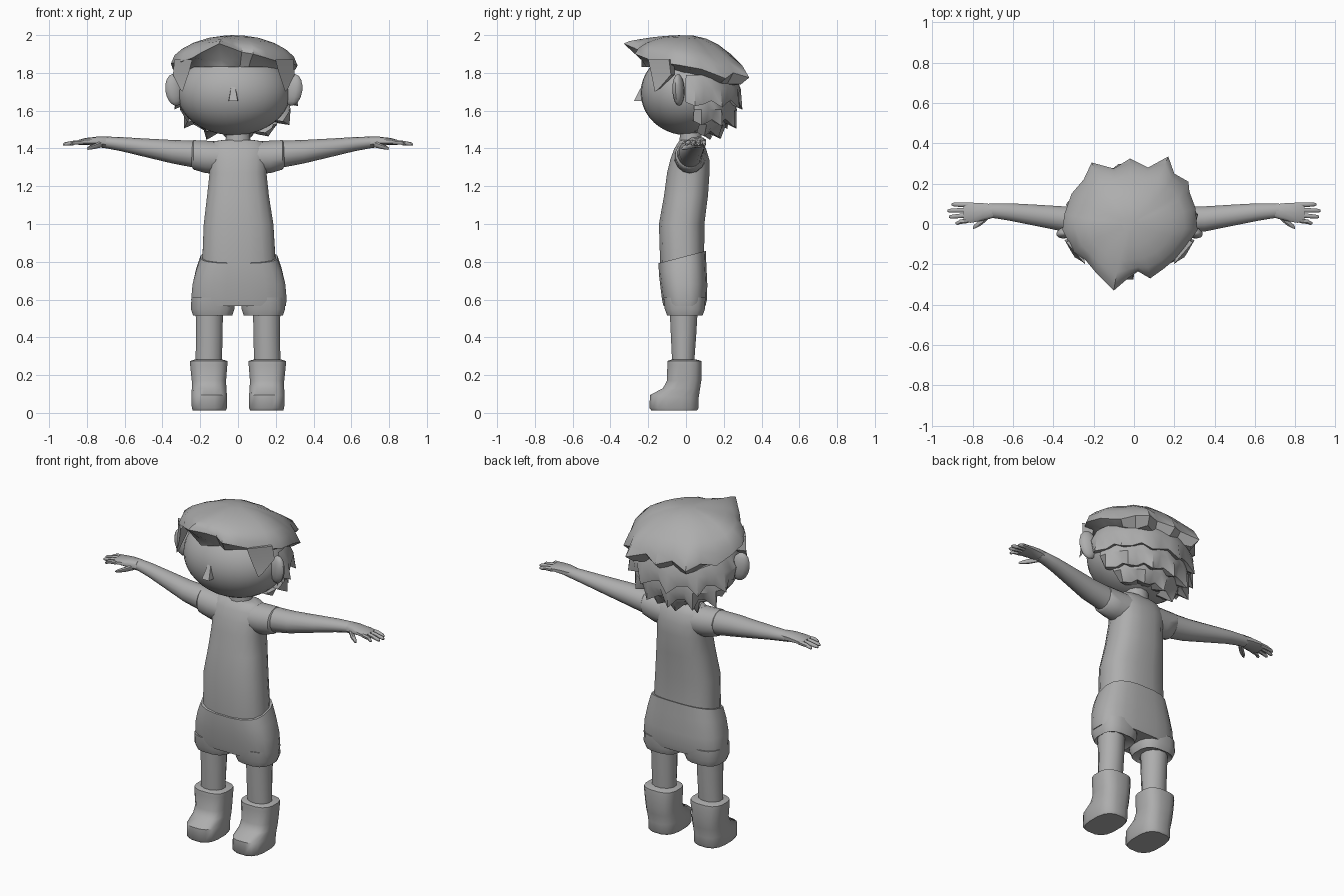
import bpy, bmesh, math
from mathutils import Vector

grey = bpy.data.materials.new("plain grey")
grey.diffuse_color = (0.42, 0.42, 0.42, 1)


def finish(name, bm, angle=45):
    bmesh.ops.recalc_face_normals(bm, faces=bm.faces)
    me = bpy.data.meshes.new(name)
    bm.to_mesh(me)
    bm.free()
    me.materials.append(grey)
    ob = bpy.data.objects.new(name, me)
    bpy.context.collection.objects.link(ob)
    bpy.ops.object.select_all(action='DESELECT')
    ob.select_set(True)
    bpy.context.view_layer.objects.active = ob
    bpy.ops.object.shade_smooth_by_angle(angle=math.radians(angle))
    return ob


def skin(bm, rings, closed=True):
    """Bridge successive rings of points with faces."""
    vs = [[bm.verts.new(p) for p in r] for r in rings]
    n = len(vs[0])
    for a, b in zip(vs, vs[1:]):
        for i in range(n if closed else n - 1):
            j = (i + 1) % n
            bm.faces.new((a[i], a[j], b[j], b[i]))
    return vs


def loft(name, sections, axis='Z', n=16, power=2.0, angle=45):
    """Sections: (centre x, y, z, half width, half depth, slope of ring)."""
    rings = []
    for x, y, z, a, b, *t in sections:
        ring = []
        for i in range(n):
            w = 2 * math.pi * (i + 0.5) / n
            c, s = math.cos(w), math.sin(w)
            c = math.copysign(abs(c) ** (2 / power), c)
            s = math.copysign(abs(s) ** (2 / power), s)
            tilt = t[0] * s if t else 0
            if axis == 'Z':
                ring.append((x + a * c, y + b * s, z + tilt))
            else:
                ring.append((x + tilt, y + a * c, z + b * s))
        rings.append(ring)
    bm = bmesh.new()
    vs = skin(bm, rings)
    bm.faces.new(vs[0])
    bm.faces.new(vs[-1])
    return finish(name, bm, angle)


def ball(name, centre, size, seg=24, rings=16):
    bm = bmesh.new()
    bmesh.ops.create_uvsphere(bm, u_segments=seg, v_segments=rings, radius=1)
    for v in bm.verts:
        v.co = Vector([c + k * s for c, k, s in zip(centre, v.co, size)])
    return finish(name, bm)


# Torso and neck
loft("shirt", [(.005, -.02, .80, .197, .118, .03), (.003, -.023, 1.0, .187, .122),
               (0, .0, 1.15, .166, .118), (0, .012, 1.27, .153, .114),
               (0, .02, 1.34, .158, .105), (0, .022, 1.40, .16, .085),
               (0, .022, 1.438, .13, .06), (0, .022, 1.445, .08, .05)], power=2.6)
loft("neck", [(0, .025, 1.40, .075, .065), (0, .025, 1.46, .066, .06),
              (0, .025, 1.54, .066, .06)], n=12)

# Shorts with two short leg openings
loft("shorts", [(.005, -.02, .825, .205, .126, .033), (.005, -.018, .76, .228, .127, .02),
                (.005, -.012, .68, .248, .126), (.005, -.008, .60, .255, .12),
                (.005, -.008, .565, .25, .112)], power=2.8, n=20)
for s, side in ((-1, "left"), (1, "right")):
    loft(side + "_shorts_leg", [(s * .133, -.008, .61, .115, .112), (s * .134, -.006, .55, .117, .108),
                                (s * .134, -.006, .515, .105, .095),
                                (s * .14, -.01, .53, .08, .08)], power=2.8)
    # Leg and boot
    loft(side + "_leg", [(s * .152, -.012, .57, .075, .078), (s * .152, -.013, .42, .073, .07),
                         (s * .155, -.015, .26, .072, .06)], n=12)
    loft(side + "_boot", [(s * .152, -.062, .012, .088, .122), (s * .152, -.064, .025, .094, .132),
                          (s * .152, -.062, .085, .095, .13, -.01),
                          (s * .153, -.024, .13, .093, .10), (s * .154, -.01, .17, .092, .092),
                          (s * .155, -.008, .255, .1, .092), (s * .155, -.008, .275, .1, .09),
                          (s * .155, -.012, .283, .072, .065)], power=2.8)

    # Sleeve and arm
    loft(side + "_sleeve", [(s * .10, .022, 1.352, .085, .085), (s * .17, .02, 1.355, .08, .086),
                            (s * .235, .018, 1.366, .075, .078),
                            (s * .245, .018, 1.368, .062, .066)], axis='X', n=14)
    loft(side + "_arm", [(s * .2, .02, 1.366, .068, .074), (s * .35, .025, 1.383, .064, .062),
                         (s * .5, .045, 1.405, .053, .048), (s * .62, .06, 1.423, .044, .037),
                         (s * .70, .066, 1.432, .037, .031), (s * .735, .066, 1.433, .034, .027)],
         axis='X', n=14)
    # Hand: palm, four fingers, thumb
    loft(side + "_palm", [(s * .70, .064, 1.433, .035, .029), (s * .75, .06, 1.438, .045, .024),
                          (s * .81, .056, 1.437, .052, .018), (s * .845, .056, 1.432, .05, .013)],
         axis='X', n=10, power=2.6)
    for k, (y0, y1, tip) in enumerate(((.017, .004, .885), (.044, .036, .918),
                                      (.07, .066, .926), (.095, .097, .905))):
        loft(f"{side}_finger_{k + 1}", [(s * .82, y0, 1.434, .013, .013),
                                        (s * .865, (y0 + y1) / 2, 1.431, .012, .012),
                                        (s * (tip - .01), y1, 1.424, .01, .01),
                                        (s * tip, y1, 1.421, .005, .005)], axis='X', n=8)
    loft(side + "_thumb", [(s * .72, .045, 1.425, .02, .02), (s * .755, .012, 1.412, .018, .015),
                           (s * .79, -.012, 1.402, .012, .01), (s * .80, -.02, 1.40, .005, .005)],
         axis='X', n=8)
    # Ear
    ear = ball(side + "_ear", (0, 0, 0), (.052, .03, .085), 12, 8)
    ear.location = (-.022 + s * .313, -.04, 1.71)
    ear.rotation_euler = (0, s * .15, s * -.3)

# Head and nose
ball("head", (-.022, .005, 1.695), (.30, .245, .225), 32, 20)
bm = bmesh.new()
skin(bm, [[(-.052, -.21, 1.65), (-.048, -.275, 1.652), (-.002, -.275, 1.652), (.002, -.21, 1.65)],
          [(-.04, -.21, 1.73), (-.036, -.235, 1.73), (-.016, -.235, 1.73), (-.012, -.21, 1.73)]])
bmesh.ops.holes_fill(bm, edges=bm.edges)
finish("nose", bm, 30)

# Hair cap: jagged rim, domed above, curled under below
rim = [(-.10, -.33, 1.955), (-.03, -.27, 1.93), (.02, -.235, 1.91), (.08, -.27, 1.90),
       (.15, -.22, 1.88), (.21, -.17, 1.86), (.27, -.10, 1.85), (.315, -.03, 1.84),
       (.305, .08, 1.82), (.275, .16, 1.79), (.27, .21, 1.77), (.20, .25, 1.80),
       (.17, .335, 1.775), (.07, .28, 1.80), (-.02, .325, 1.775), (-.10, .275, 1.80),
       (-.21, .305, 1.775), (-.25, .22, 1.80), (-.31, .15, 1.78), (-.345, .05, 1.82),
       (-.355, -.03, 1.85), (-.30, -.14, 1.86), (-.24, -.18, 1.88), (-.19, -.24, 1.91)]
top = Vector((-.02, .0, 2.0))
rings = []
for deg in (8, 25, 42, 58, 73, 90):
    r, d = math.sin(math.radians(deg)), 1 - math.cos(math.radians(deg))
    ring = []
    for p in rim:
        q = Vector(p) - top
        # Pull spike tips back towards a smooth oval above the rim
        oval = Vector((q.x, q.y, 0)).normalized()
        oval = Vector((oval.x * .315, oval.y * .265, 0))
        mix = r ** 6
        xy = oval.lerp(Vector((q.x, q.y, 0)), mix) * r
        ring.append(top + xy + Vector((0, 0, q.z * d)))
    rings.append(ring)
for shrink, front_z, back_z in ((.87, 1.868, 1.74), (.77, 1.83, 1.735)):
    ring = []
    for p in rim:
        x, y = top.x + (p[0] - top.x) * shrink, p[1] * shrink
        if y < -.1:
            z = front_z
        else:
            z = front_z + (back_z - front_z) * min(1, (y + .1) / .3)
        ring.append((x, max(y, -.235), min(z, p[2] - .01)))
    rings.append(ring)
bm = bmesh.new()
vs = skin(bm, rings)
bm.faces.new(vs[0])
finish("hair_cap", bm, 40)


# Lower hair tiers: bulging bands round the back with jagged hems
def tier(name, z_top, z_hem, r_top, r_hem, jag, n=19, start=-5, end=185):
    rows = [[], [], [], []]
    for i in range(n):
        w = math.radians(start + (end - start) * i / (n - 1))
        tip = (i % 3 == 1)
        wide = r_hem + (jag if tip else 0)
        hem = z_hem - (.03 if tip else 0) + .012 * math.sin(i * 2.3)
        for row, r, z in zip(rows, (r_top, (r_top + r_hem) / 2 + .025, wide, r_hem - .07),
                             (z_top, (z_top + z_hem) / 2, hem, z_hem + .01)):
            row.append((-.015 + r * 1.1 * math.cos(w), .02 + r * .93 * math.sin(w), z))
    bm = bmesh.new()
    skin(bm, rows, closed=False)
    return finish(name, bm, 40)


tier("hair_middle_tier", 1.79, 1.645, .255, .275, .03)
tier("hair_lower_tier", 1.67, 1.545, .255, .23, .04, start=5, end=175)
tier("hair_nape", 1.57, 1.485, .215, .15, .03, n=13, start=15, end=165)

# Pointed locks in front of each ear
for s, side in ((-1, "left"), (1, "right")):
    bm = bmesh.new()
    c = -.022
    skin(bm, [[(c + s * .22, -.2, 1.87), (c + s * .315, -.09, 1.87), (c + s * .25, -.06, 1.87)],
              [(c + s * .238, -.185, 1.80), (c + s * .322, -.08, 1.79), (c + s * .27, -.06, 1.79)],
              [(c + s * .272, -.165, 1.70), (c + s * .285, -.145, 1.715), (c + s * .27, -.14, 1.715)]])
    bmesh.ops.holes_fill(bm, edges=bm.edges)
    finish(side + "_side_lock", bm, 35)
